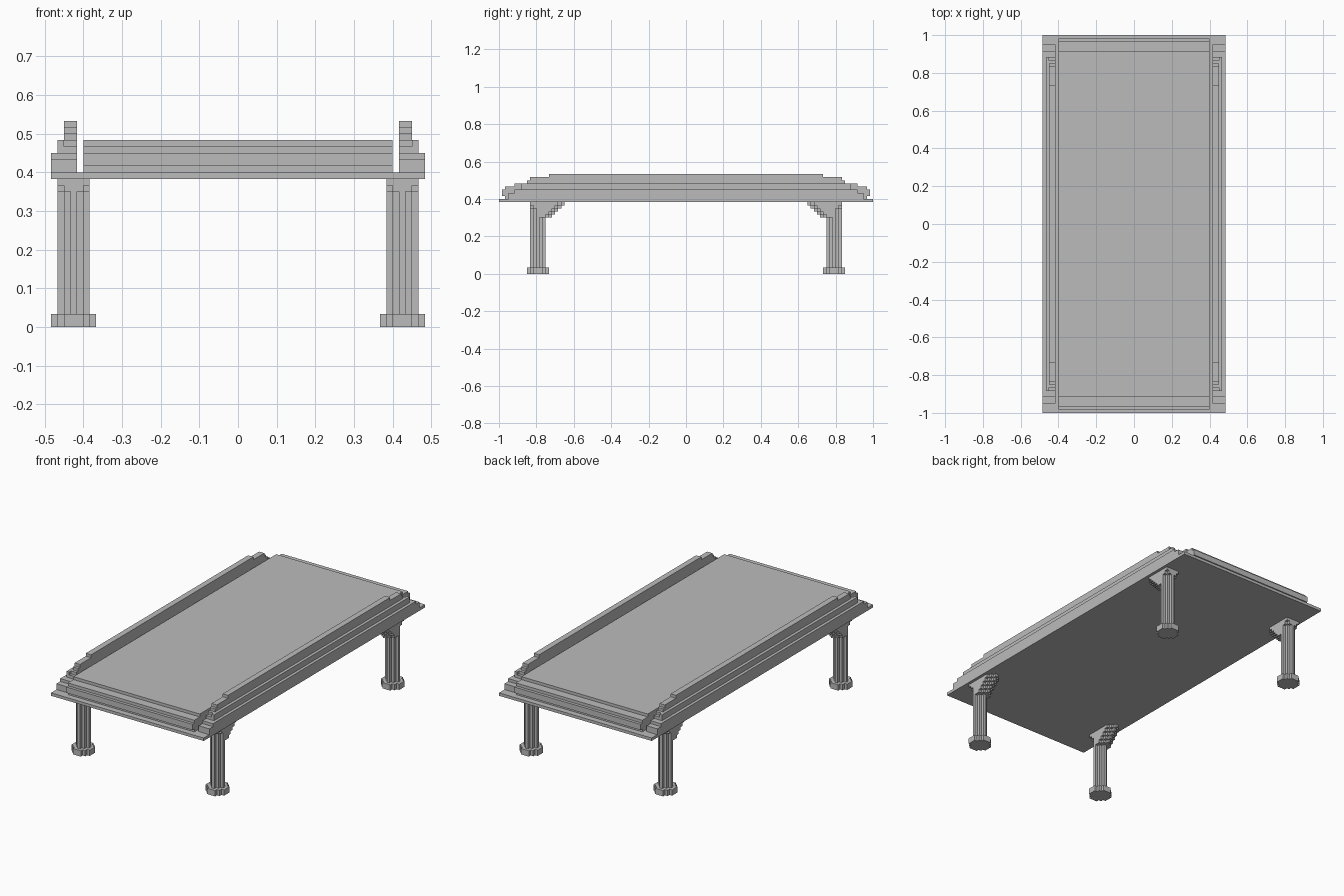
import bpy, bmesh
from mathutils import Vector

U = 1 / 60  # size of one grid step

if "Cube" in bpy.data.objects:
    bpy.data.objects.remove(bpy.data.objects["Cube"])

grey = bpy.data.materials.new("plain grey")
grey.use_nodes = True
grey.diffuse_color = (0.5, 0.5, 0.5, 1)
grey.node_tree.nodes["Principled BSDF"].inputs["Base Color"].default_value = (0.5, 0.5, 0.5, 1)


def prism(bm, outline, lo, hi, axis):
    """Extrude a 2D outline along x (outline is y, z) or z (outline is x, y)."""
    def place(p):
        return Vector((lo, p[0], p[1]) if axis == "x" else (p[0], p[1], lo)) * U
    face = bm.faces.new([bm.verts.new(place(p)) for p in outline])
    moved = bmesh.ops.extrude_face_region(bm, geom=[face])["geom"]
    step = Vector((hi - lo, 0, 0) if axis == "x" else (0, 0, hi - lo)) * U
    bmesh.ops.translate(bm, vec=step, verts=[v for v in moved if isinstance(v, bmesh.types.BMVert)])


def stepped(rows, start, cx=0):
    """Symmetric staircase outline from (half width, row height) pairs."""
    right, level = [], start
    for half, height in rows:
        right += [(half, level), (half, level + height)]
        level += height
    return [(cx + h, v) for h, v in right] + [(cx - h, v) for h, v in reversed(right)]


def finish(bm, name, sx=1, sy=1):
    """Mirror to the wanted side and make the object."""
    for v in bm.verts:
        v.co.x *= sx
        v.co.y *= sy
    bmesh.ops.recalc_face_normals(bm, faces=bm.faces)
    mesh = bpy.data.meshes.new(name)
    bm.to_mesh(mesh)
    bm.free()
    mesh.materials.append(grey)
    bpy.context.collection.objects.link(bpy.data.objects.new(name, mesh))


# Thin floor slab
bm = bmesh.new()
prism(bm, stepped([(60, 1)], 23), -29, 29, "x")
finish(bm, "floor_slab")

# Raised deck with moulded ends
bm = bmesh.new()
prism(bm, stepped([(58, 1), (59, 2), (58, 1), (55, 1)], 24), -24, 24, "x")
finish(bm, "deck")

# Side rails: three slices, each lower towards the outside
rail_rows = [(57, 2), (55, 1), (53, 1), (52, 1), (51, 1), (50, 1), (44, 1)]
for side, sx in (("left", 1), ("right", -1)):
    bm = bmesh.new()
    for lo, hi, count in ((25, 27, 7), (27, 28, 3), (28, 29, 2)):
        rows = rail_rows[:count] if count != 3 else rail_rows[:3] + [(53, 1)]
        prism(bm, stepped(rows, 24), lo, hi, "x")
    finish(bm, side + "_rail", sx)

# Legs: stepped round foot, fluted column, capital and staircase bracket
CX, CY = 25.5, 47.5
foot = stepped([(1.5, 1), (2.5, 1), (3.5, 3), (2.5, 1), (1.5, 1)], CY - 3.5, CX)
column = stepped([(0.5, 1), (1.5, 1), (2.5, 1), (1.5, 1), (0.5, 1)], CY - 2.5, CX)
octagon = stepped([(1.5, 1), (2.5, 3), (1.5, 1)], CY - 2.5, CX)
square = stepped([(2.5, 5)], CY - 2.5, CX)
for end, sy in (("back", 1), ("front", -1)):
    for side, sx in (("left", 1), ("right", -1)):
        name = end + "_" + side
        bm = bmesh.new()
        prism(bm, foot, 0, 2, "z")
        finish(bm, name + "_foot", sx, sy)

        bm = bmesh.new()
        prism(bm, column, 2, 21, "z")
        prism(bm, octagon, 21, 22, "z")
        prism(bm, square, 22, 23, "z")
        finish(bm, name + "_column", sx, sy)

        bm = bmesh.new()
        for i in range(-2, 3):
            root, tip = 45 + abs(i), 43 + abs(i)
            outline = [(root, 23), (root, 18)]
            for k in range(5):
                outline += [(tip - k, 18 + k), (tip - k, 19 + k)]
            prism(bm, outline, CX + i - 0.5, CX + i + 0.5, "x")
        finish(bm, name + "_bracket", sx, sy)
